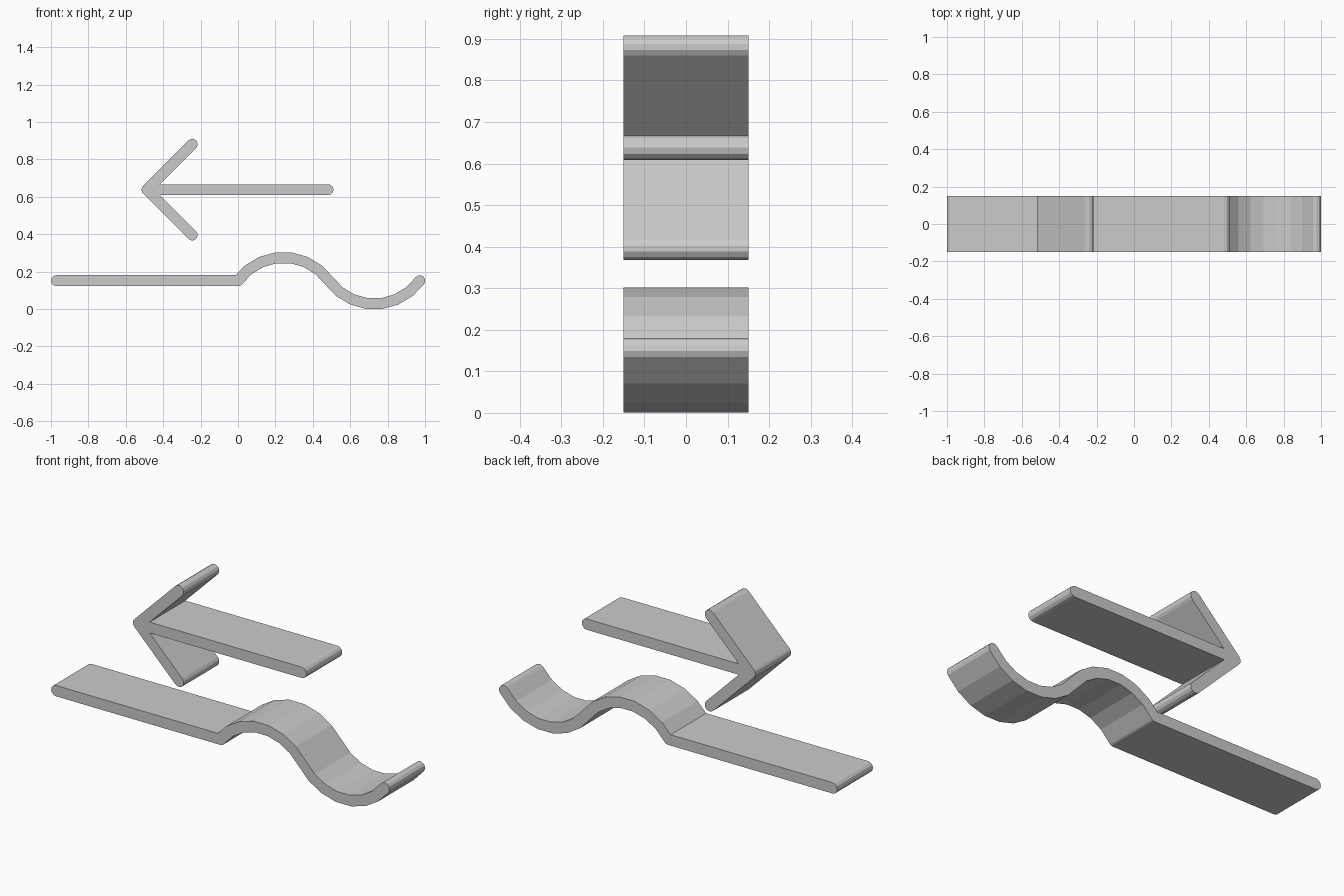
import bpy
import bmesh
from math import sin, cos, asin, pi, radians, sqrt

cube = bpy.data.objects.get("Cube")
if cube:
    bpy.data.objects.remove(cube, do_unlink=True)

HALF = 0.029      # half the band thickness
DEPTH = 0.1505    # half the width in y

grey = bpy.data.materials.new("light grey")
grey.use_nodes = True
colour = (0.6, 0.6, 0.6, 1)
grey.diffuse_color = colour
grey.node_tree.nodes["Principled BSDF"].inputs["Base Color"].default_value = colour


def arc(x, z, r, start, end, steps):
    """Points on an arc in the xz plane."""
    angles = [start + (end - start) * i / steps for i in range(steps + 1)]
    return [(x + r * cos(a), z + r * sin(a)) for a in angles]


def cap(x, z, heading):
    """Round end of a band that points along heading."""
    return arc(x, z, HALF, heading - pi / 2, heading + pi / 2, 6)


def extrude_outline(name, outline):
    """Flat outline pushed through the full depth."""
    bm = bmesh.new()
    face = bm.faces.new([bm.verts.new((x, -DEPTH, z)) for x, z in outline])
    result = bmesh.ops.extrude_face_region(bm, geom=[face], use_keep_orig=True)
    moved = [v for v in result["geom"] if isinstance(v, bmesh.types.BMVert)]
    bmesh.ops.translate(bm, verts=moved, vec=(0, 2 * DEPTH, 0))
    bmesh.ops.remove_doubles(bm, verts=bm.verts[:], dist=0.0001)
    bmesh.ops.recalc_face_normals(bm, faces=bm.faces[:])
    mesh = bpy.data.meshes.new(name)
    bm.to_mesh(mesh)
    bm.free()
    mesh.materials.append(grey)
    obj = bpy.data.objects.new(name, mesh)
    bpy.context.collection.objects.link(obj)
    return obj


# Arrow pointing left: shaft, two barbs and a rounded tip
tip_x, mid_z, barb = -0.487, 0.638, 0.2425
notch_x = tip_x + HALF * (1 + sqrt(2))
arrow = cap(0.482, mid_z, 0)
arrow += [(notch_x, mid_z + HALF)]
arrow += cap(tip_x + barb, mid_z + barb, pi / 4)
arrow += arc(tip_x, mid_z, HALF, 3 * pi / 4, 5 * pi / 4, 4)
arrow += cap(tip_x + barb, mid_z - barb, -pi / 4)
arrow += [(notch_x, mid_z - HALF)]
extrude_outline("arrow", arrow)

# Strip: straight on the left, then one arched and one sagging curve
sweep = radians(54.3)
radius = 0.2992
chord = radius * sin(sweep)
base_z = 0.1515
drop = radius * cos(sweep)
crest = (chord, base_z - drop)
trough = (3 * chord, base_z + drop)
inner, outer = radius - HALF, radius + HALF
up, down = pi / 2, 3 * pi / 2
crease = pi - asin((drop + HALF) / outer)

strip = arc(-0.971, base_z, HALF, up, down, 6)
strip += arc(0, base_z, HALF, -up, sweep - up, 3)
strip += arc(*crest, inner, up + sweep, up - sweep, 7)
strip += arc(*trough, outer, down - sweep, down + sweep, 7)
strip += cap(4 * chord, base_z, sweep)
strip += arc(*trough, inner, down + sweep, down - sweep, 7)
strip += arc(*crest, outer, up - sweep, up + sweep, 7)[:-1]
strip += [(crest[0] + outer * cos(crease), base_z + HALF)]
extrude_outline("wavy_strip", strip)
